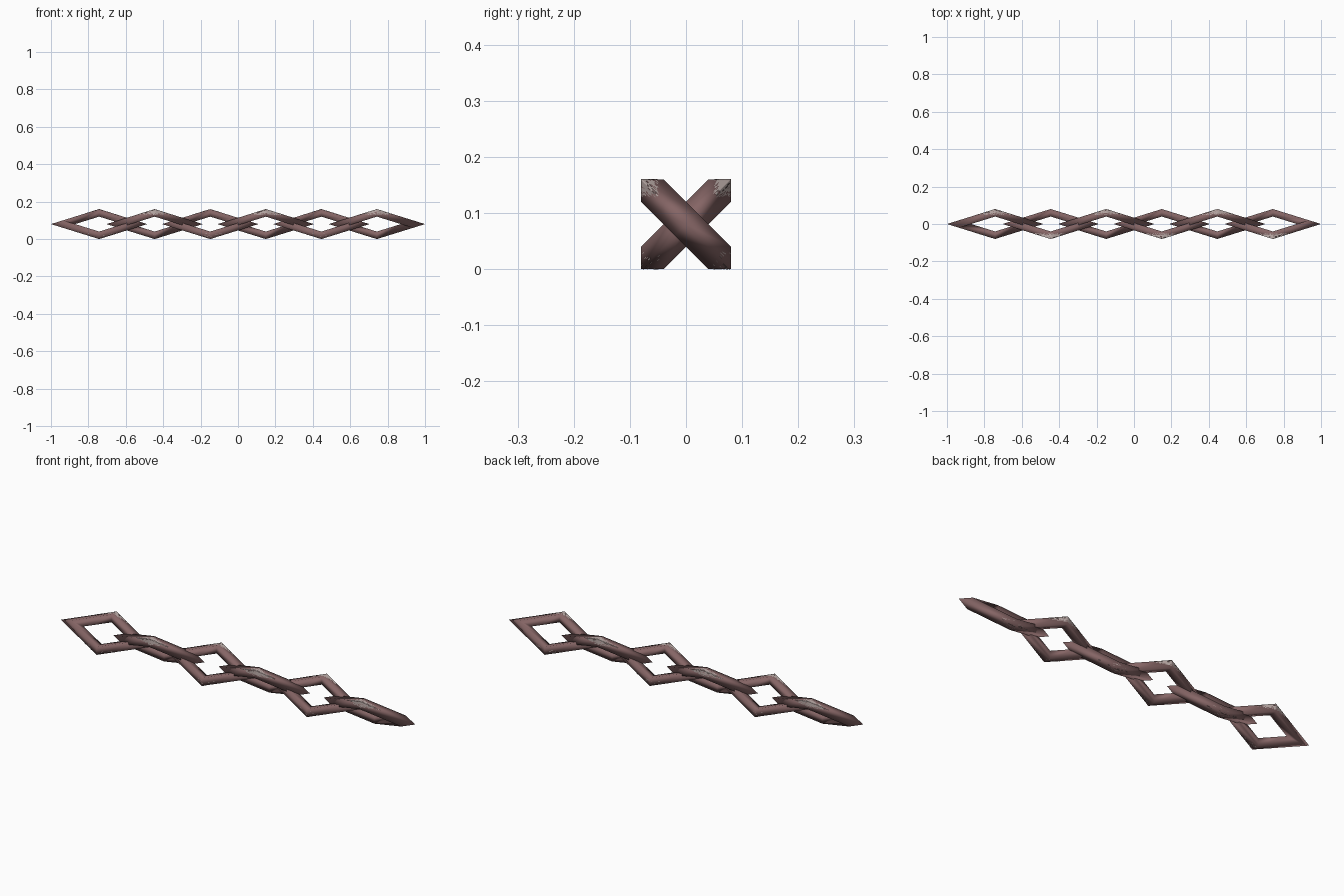
import bpy, bmesh, math, random

if "Cube" in bpy.data.objects:
    bpy.data.objects.remove(bpy.data.objects["Cube"])

random.seed(4)
LINKS = 6
SPACING = 0.297      # distance between link centres
HALF_LEN = 0.2575    # half length of one link along x
HALF_WID = 0.1131    # half width across the link plane
BAR = 0.0283         # bar radius (square bar set on edge)


def material(name, rgb):
    m = bpy.data.materials.new(name)
    m.diffuse_color = (*rgb, 1)
    m.use_nodes = True
    m.node_tree.nodes["Principled BSDF"].inputs["Base Color"].default_value = m.diffuse_color
    return m


iron = material("brown_iron", (0.235, 0.13, 0.13))
worn = material("worn_pale_metal", (0.52, 0.43, 0.41))


def ring(name, x, bar, mat):
    """Four-sided ring with a four-sided bar, stretched along x."""
    bpy.ops.mesh.primitive_torus_add(
        major_segments=4, minor_segments=4,
        major_radius=HALF_WID - BAR, minor_radius=bar, location=(x, 0, 0.08))
    ob = bpy.context.object
    ob.name = name
    ob.scale = (HALF_LEN / HALF_WID, 1, 1)
    bpy.ops.object.transform_apply(location=False, rotation=False, scale=True)
    bpy.ops.object.shade_smooth()
    ob.data.materials.append(mat)
    return ob


def keep_worn(ob, up):
    """Keep only the worn, speckled skin around the wide corners."""
    bm = bmesh.new()
    bm.from_mesh(ob.data)
    bmesh.ops.subdivide_edges(bm, edges=bm.edges[:], cuts=23, use_grid_fill=True)
    drop = []
    for f in bm.faces:
        c = f.calc_center_median()
        depth = HALF_WID - abs(c.y) + abs(c.z)
        if c.y * up > 0:      # upper corner: pale patch with a ragged edge
            chance = 0.92 if depth < 0.031 else 0.5 if depth < 0.042 else 0
        else:                 # lower corner: a few specks
            chance = 0.06 if depth < 0.045 else 0
        if random.random() >= chance:
            drop.append(f)
    bmesh.ops.delete(bm, geom=drop, context='FACES')
    bm.to_mesh(ob.data)
    bm.free()


for i in range(LINKS):
    x = (i - (LINKS - 1) / 2) * SPACING
    up = 1 if i % 2 == 0 else -1
    link = ring(f"chain_link_{i + 1}", x, BAR, iron)
    wear = ring(f"worn_corner_{i + 1}", x, BAR + 0.0007, worn)
    keep_worn(wear, up)
    for ob in (link, wear):
        ob.rotation_euler.x = up * math.radians(45)
